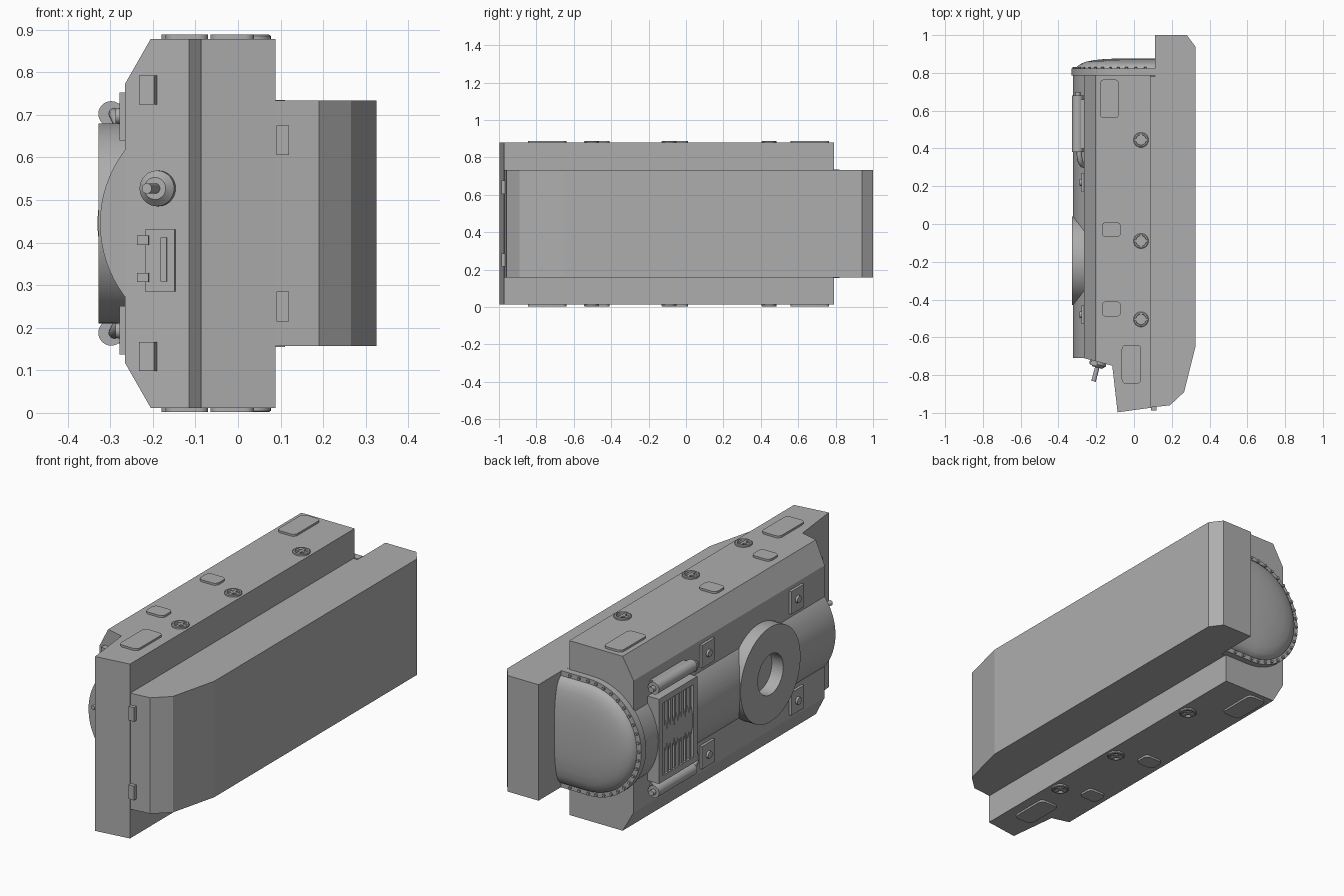
import bpy, bmesh
from math import sin, cos, pi, atan2, radians
from mathutils import Vector, Matrix

if "Cube" in bpy.data.objects:
    bpy.data.objects.remove(bpy.data.objects["Cube"], do_unlink=True)

GREY = (0.42, 0.42, 0.42, 1)
grey = bpy.data.materials.new("plain_grey")
grey.use_nodes = True
grey.diffuse_color = GREY
grey.node_tree.nodes["Principled BSDF"].inputs["Base Color"].default_value = GREY

MID = 0.445  # height of the mirror plane between upper and lower halves


def finish(name, bm, smooth=False):
    bmesh.ops.recalc_face_normals(bm, faces=bm.faces)
    mesh = bpy.data.meshes.new(name)
    bm.to_mesh(mesh)
    bm.free()
    mesh.materials.append(grey)
    obj = bpy.data.objects.new(name, mesh)
    bpy.context.collection.objects.link(obj)
    if smooth:
        bpy.ops.object.select_all(action='DESELECT')
        obj.select_set(True)
        bpy.context.view_layer.objects.active = obj
        bpy.ops.object.shade_smooth_by_angle(angle=radians(35))
    return obj


def place(p, axis, h):
    a, b = p
    return {'x': (h, a, b), 'y': (a, h, b), 'z': (a, b, h)}[axis]


def loft(name, rings, axis, smooth=False):
    """Skin a stack of (outline, height) sections along an axis and cap both ends."""
    bm = bmesh.new()
    loops = [[bm.verts.new(place(p, axis, h)) for p in pts] for pts, h in rings]
    n = len(loops[0])
    for a, b in zip(loops, loops[1:]):
        for i in range(n):
            j = (i + 1) % n
            bm.faces.new((a[i], a[j], b[j], b[i]))
    bm.faces.new(loops[0])
    bm.faces.new(loops[-1])
    return finish(name, bm, smooth)


def prism(name, pts, axis, lo, hi, smooth=False):
    return loft(name, [(pts, lo), (pts, hi)], axis, smooth)


def circle(a, b, r, n=32):
    return [(a + r * cos(2 * pi * i / n), b + r * sin(2 * pi * i / n)) for i in range(n)]


def box(name, centre, size, turn=0.0):
    bm = bmesh.new()
    m = Matrix.Translation(centre) @ Matrix.Rotation(turn, 4, 'Z') @ Matrix.Diagonal((*size, 1))
    bmesh.ops.create_cube(bm, size=1, matrix=m)
    return finish(name, bm)


def rod(name, start, end, r1, r2=None, n=20):
    a, b = Vector(start), Vector(end)
    bm = bmesh.new()
    m = Matrix.Translation((a + b) / 2) @ (b - a).to_track_quat('Z', 'Y').to_matrix().to_4x4()
    bmesh.ops.create_cone(bm, cap_ends=True, segments=n, radius1=r1,
                          radius2=r1 if r2 is None else r2, depth=(b - a).length, matrix=m)
    return finish(name, bm, True)


def rounded(x0, x1, y0, y1, r=0.022):
    pts = []
    for k, (cx, cy) in enumerate([(x1 - r, y1 - r), (x0 + r, y1 - r), (x0 + r, y0 + r), (x1 - r, y0 + r)]):
        pts += [(cx + r * cos(pi / 2 * (k + t / 4)), cy + r * sin(pi / 2 * (k + t / 4))) for t in range(5)]
    return pts


# Main hull: plan outline with the two outer long edges chamfered
bm = bmesh.new()
plan = [(-0.265, 0.79), (-0.265, -0.71), (-0.115, -0.75), (-0.087, -0.997), (0.088, -0.973), (0.088, 0.79)]
base = bm.faces.new([bm.verts.new((x, y, 0.012)) for x, y in plan])
ext = bmesh.ops.extrude_face_region(bm, geom=[base])
bmesh.ops.translate(bm, vec=(0, 0, 0.866), verts=[v for v in ext['geom'] if isinstance(v, bmesh.types.BMVert)])
for s in (1, -1):
    cut = bmesh.ops.bisect_plane(bm, geom=bm.verts[:] + bm.edges[:] + bm.faces[:],
                                 plane_co=(-0.205, 0, MID + s * 0.433),
                                 plane_no=(-0.105, 0, s * 0.06), clear_outer=True)
    bmesh.ops.holes_fill(bm, edges=[e for e in bm.edges if e.is_boundary])
finish("hull", bm)

# Thick side block
prism("side_block", [(0.07, 0.78), (0.11, 0.78), (0.11, 1), (0.28, 1), (0.325, 0.94), (0.325, -0.65),
                     (0.265, -0.89), (0.19, -0.96), (0.07, -0.973)], 'z', 0.157, 0.733)


# Barrel running along the hull, with end flange and dome
def d_shape(r, n=40):
    arc = [(-0.04 - r * sin(pi * i / n), MID + r * cos(pi * i / n)) for i in range(n + 1)]
    return [(0.11, MID + r)] + arc + [(0.11, MID - r)]


barrel = prism("barrel", circle(-0.04, MID, 0.284, 80), 'y', -0.71, 0.80, True)
prism("dome_flange", d_shape(0.29), 'y', 0.785, 0.822, True)
loft("dome", [(d_shape(0.268), 0.815), (d_shape(0.262), 0.832), (d_shape(0.245), 0.847), (d_shape(0.215), 0.859),
              (d_shape(0.17), 0.868), (d_shape(0.11), 0.874), (d_shape(0.04), 0.876)], 'y', True)
for i in range(21):
    t = pi * i / 20
    x, z = -0.04 - 0.279 * sin(t), MID + 0.279 * cos(t)
    rod("flange_bolt", (x, 0.815, z), (x, 0.832, z), 0.007, n=8)
for s in (1, -1):
    for x in (0.01, 0.06):
        rod("flange_bolt", (x, 0.815, MID + s * 0.279), (x, 0.832, MID + s * 0.279), 0.007, n=8)

# Round port with a bored hole
port = prism("round_port", circle(-0.195, MID, 0.235, 64), 'x', -0.2, -0.328, True)
cutter = prism("port_cutter", circle(-0.195, MID, 0.1, 48), 'x', -0.36, -0.15)
cutter.hide_render = True
cutter.hide_set(True)
for obj in (port, barrel):
    mod = obj.modifiers.new("bore", 'BOOLEAN')
    mod.object = cutter
    mod.solver = 'EXACT'
    bpy.context.view_layer.objects.active = obj
    bpy.ops.object.modifier_apply(modifier=mod.name)
bpy.data.objects.remove(cutter, do_unlink=True)

# Slatted grille
Y0, Y1, Z0, Z1 = 0.38, 0.68, 0.235, 0.655
box("grille_back", (-0.27, (Y0 + Y1) / 2, MID), (0.08, Y1 - Y0, Z1 - Z0))
for y in (Y0 + 0.015, Y1 - 0.015):
    box("grille_upright", (-0.3, y, MID), (0.056, 0.03, Z1 - Z0))
for z in (Z0 + 0.015, Z1 - 0.015):
    box("grille_rail", (-0.3, (Y0 + Y1) / 2, z), (0.056, Y1 - Y0, 0.03))
for i in range(8):
    box("grille_slat", (-0.312, Y0 + 0.048 + i * 0.0292, MID), (0.02, 0.014, Z1 - Z0 - 0.04))

# Canisters beside the grille, with end nubs, elbows and bolted mounting plates
for s in (1, -1):
    z = MID + s * 0.257
    rod("canister", (-0.298, 0.38, z), (-0.298, 0.68, z), 0.03, n=28)
    box("canister_saddle", (-0.275, 0.53, z), (0.03, 0.26, 0.05))
    rod("canister_nub", (-0.298, 0.68, z), (-0.298, 0.7, z), 0.014)
    curve = bpy.data.curves.new("canister_elbow", 'CURVE')
    curve.dimensions = '3D'
    curve.bevel_depth = 0.014
    spline = curve.splines.new('BEZIER')
    spline.bezier_points.add(1)
    for p, co in zip(spline.bezier_points, [(-0.29, 0.39, z), (-0.26, 0.31, z - s * 0.06)]):
        p.co = co
    spline.bezier_points[0].handle_left = (-0.29, 0.43, z)
    spline.bezier_points[0].handle_right = (-0.29, 0.33, z)
    spline.bezier_points[1].handle_left = (-0.28, 0.31, z - s * 0.02)
    spline.bezier_points[1].handle_right = (-0.24, 0.31, z - s * 0.1)
    curve.materials.append(grey)
    bpy.context.collection.objects.link(bpy.data.objects.new("canister_elbow", curve))
    for y in (0.22, -0.48):
        box("mount_plate", (-0.268, y, MID + s * 0.251), (0.02, 0.1, 0.113))
        rod("mount_bolt", (-0.27, y, z - s * 0.005), (-0.288, y, z - s * 0.005), 0.02, 0.017, 16)

# Access plates and cross-barred vents on the top and underside
for s, side in ((1, "top"), (-1, "bottom")):
    lo, hi = MID + s * 0.43, MID + s * 0.443
    for area in [(-0.18, -0.08, 0.56, 0.765), (-0.065, 0.038, -0.845, -0.64),
                 (-0.17, -0.07, -0.07, 0.01), (-0.17, -0.07, -0.49, -0.41)]:
        prism(side + "_access_plate", rounded(*area), 'z', lo, hi, True)
    for y in (0.445, -0.09, -0.505):
        loft(side + "_vent", [(circle(0.037, y, 0.04), lo), (circle(0.037, y, 0.04), hi - s * 0.003),
                              (circle(0.037, y, 0.036), hi), (circle(0.037, y, 0.029), hi),
                              (circle(0.037, y, 0.027), hi - s * 0.009)], 'z', True)
        for size in ((0.056, 0.012, 0.008), (0.012, 0.056, 0.008)):
            box(side + "_vent_bar", (0.037, y, hi - s * 0.006), size)

# Fittings on the slanted front step
TURN = atan2(-0.04, 0.15)


def step_box(name, x0, x1, z0, z1, depth):
    x = (x0 + x1) / 2
    return box(name, (x, -0.71 - 0.267 * (x + 0.265), (z0 + z1) / 2), ((x1 - x0), 2 * depth, z1 - z0), TURN)


step_box("front_hatch", -0.217, -0.145, 0.285, 0.43, 0.012)
step_box("hatch_handle", -0.178, -0.163, 0.308, 0.412, 0.018)
for z in (0.318, 0.405):
    step_box("hatch_hinge", -0.233, -0.205, z - 0.011, z + 0.011, 0.02)
for s in (1, -1):
    z = MID + s * 0.313
    step_box("step_lug", -0.227, -0.19, z - 0.034, z + 0.034, 0.025)
    box("front_lug", (0.105, -0.972, MID + s * 0.195), (0.03, 0.03, 0.07))

# Domed boss with a protruding pin
root = Vector((-0.187, -0.731, 0.527))
out = Vector((-0.258, -0.966, 0))
rod("pin_base", root - out * 0.01, root + out * 0.014, 0.042, n=28)
rod("pin_collar", root + out * 0.014, root + out * 0.03, 0.042, 0.026, 28)
rod("pin", root, root + out * 0.105, 0.012)
